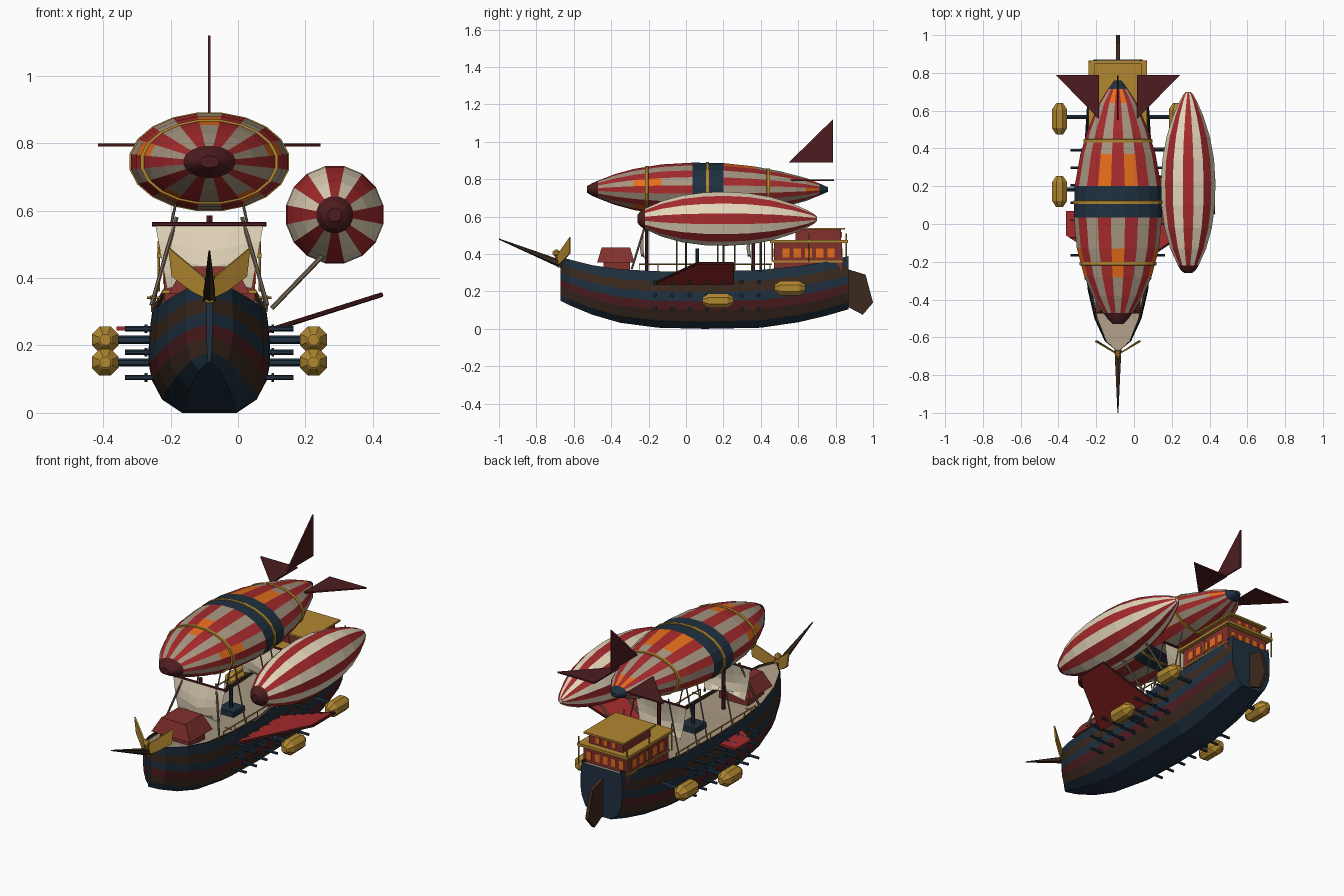
import bpy, bmesh, math
from mathutils import Vector

if "Cube" in bpy.data.objects:
    bpy.data.objects.remove(bpy.data.objects["Cube"])

CX = -0.085  # centreline of the ship

def colour(name, r, g, b):
    m = bpy.data.materials.new(name)
    m.diffuse_color = [(c / 255) ** 2.2 for c in (r, g, b)] + [1]
    m.use_nodes = True
    m.node_tree.nodes["Principled BSDF"].inputs["Base Color"].default_value = m.diffuse_color
    return m

NAVY = colour("navy", 36, 52, 66)
BROWN = colour("dark_brown", 62, 46, 36)
MAROON = colour("maroon", 78, 34, 37)
RED = colour("red", 165, 46, 48)
CREAM = colour("cream", 228, 214, 186)
TAN = colour("tan", 165, 149, 128)
GOLD = colour("brass", 176, 134, 52)
ORANGE = colour("orange", 228, 108, 32)
BRICK = colour("brick", 128, 52, 48)
POLE = colour("pole_grey", 118, 104, 88)

def mesh(name, verts, faces, mats, pick=None):
    me = bpy.data.meshes.new(name)
    me.from_pydata([tuple(v) for v in verts], [], faces)
    bm = bmesh.new()
    bm.from_mesh(me)
    bmesh.ops.recalc_face_normals(bm, faces=bm.faces)
    bm.to_mesh(me)
    bm.free()
    for m in mats:
        me.materials.append(m)
    if pick:
        for i, p in enumerate(me.polygons):
            p.material_index = pick(i)
    ob = bpy.data.objects.new(name, me)
    bpy.context.collection.objects.link(ob)
    return ob

def rod(name, a, b, r1, mat, r2=None, n=6):
    """Round bar from a to b, optionally tapered."""
    a, b = Vector(a), Vector(b)
    r2 = r1 if r2 is None else r2
    q = (b - a).to_track_quat('Z', 'Y')
    v = []
    for p, r in ((a, r1), (b, r2)):
        for k in range(n):
            t = 2 * math.pi * (k + .5) / n
            v.append(p + q @ Vector((r * math.cos(t), r * math.sin(t), 0)))
    f = [(k, (k + 1) % n, n + (k + 1) % n, n + k) for k in range(n)]
    return mesh(name, v, f + [tuple(range(n)), tuple(range(n, 2 * n))], [mat])

def box(name, x, y, z, mat, ix=0, iy=0):
    """Box from ranges; ix and iy narrow the top."""
    v = [(x[i] + (ix * (1 - 2 * i) if k else 0), y[j] + (iy * (1 - 2 * j) if k else 0), z[k])
         for k in (0, 1) for j in (0, 1) for i in (0, 1)]
    f = [(0, 1, 3, 2), (4, 5, 7, 6), (0, 1, 5, 4), (2, 3, 7, 6), (0, 2, 6, 4), (1, 3, 7, 5)]
    return mesh(name, v, f, [mat])

def plate(name, pts, thick, mat):
    """Flat polygon given a small thickness along its normal."""
    pts = [Vector(p) for p in pts]
    d = (pts[1] - pts[0]).cross(pts[2] - pts[0]).normalized() * thick / 2
    n = len(pts)
    f = [tuple(range(n)), tuple(range(n, 2 * n))]
    f += [(i, (i + 1) % n, n + (i + 1) % n, n + i) for i in range(n)]
    return mesh(name, [p - d for p in pts] + [p + d for p in pts], f, [mat])

def spindle(name, c, rx, rz, prof, n, mats, pick):
    """Elliptical body along y; prof holds (y, radius fraction)."""
    v = []
    for y, r in prof:
        for k in range(n):
            t = 2 * math.pi * (k - .5) / n
            v.append((c[0] + rx * r * math.sin(t), y, c[1] + rz * r * math.cos(t)))
    f = [(j * n + k, j * n + (k + 1) % n, (j + 1) * n + (k + 1) % n, (j + 1) * n + k)
         for j in range(len(prof) - 1) for k in range(n)]
    rows = len(prof) - 1
    f += [tuple(range(n)), tuple(range(rows * n, rows * n + n))]
    return mesh(name, v, f, mats, lambda i: pick(min(i // n, rows - 1) if i != rows * n else 0, i % n))

# Hull: lofted sections with coloured strakes, rim and sunken deck
stations = [(-.67, .009, .15, .385), (-.62, .07, .125, .37), (-.5, .125, .075, .34), (-.35, .16, .032, .318),
            (-.15, .178, .006, .308), (.1, .18, 0, .305), (.4, .178, .006, .315), (.6, .166, .035, .335),
            (.75, .15, .07, .36), (.87, .13, .105, .39)]
half = [(.45, 0), (.78, .13), (.95, .32), (1, .48), (1, .64), (.98, .82), (.94, 1), (.88, 1), (.87, .95)]
section = half + [(-w, t) for w, t in reversed(half)]
n = len(section)
hv = [(CX + w * s, y, lo + t * (hi - lo)) for y, w, lo, hi in stations for s, t in section]
hf = [(j * n + k, j * n + (k + 1) % n, (j + 1) * n + (k + 1) % n, (j + 1) * n + k)
      for j in range(len(stations) - 1) for k in range(n)]
hf += [tuple(range(n)), tuple(range(len(hv) - n, len(hv)))]
strakes = [0, 1, 2, 0, 1, 0, 1, 1]
bands = strakes + [3] + strakes[::-1] + [0]
loft = len(hf) - 2
mesh("hull", hv, hf, [NAVY, BROWN, MAROON, TAN], lambda i: bands[i % n] if i < loft else 0)

# Rudder, bowsprit and figurehead
plate("rudder", [(CX, .86, .32), (CX, .96, .29), (CX, 1, .14), (CX, .945, .075), (CX, .86, .12)], .02, BROWN)
rod("bowsprit", (CX, -.64, .335), (CX, -1, .48), .022, BROWN, .003)
spindle("figurehead", (CX, .405), .02, .022, [(-.715, .3), (-.70, .9), (-.685, .9), (-.67, .3)], 8, [GOLD], lambda j, k: 0)
rod("figurehead_body", (CX, -.69, .40), (CX, -.67, .33), .015, GOLD)
for s in (-1, 1):
    plate("figurehead_wing", [(CX, -.69, .39), (CX + s * .12, -.62, .49), (CX + s * .11, -.62, .405),
                              (CX + s * .05, -.66, .36), (CX, -.69, .335)], .008, GOLD)

# Main envelope: striped, with a dark belt and scattered patches
main = [(-.53, .12), (-.5, .24), (-.47, .33), (-.38, .57), (-.28, .76), (-.13, .93), (.035, .995), (.2, .98),
        (.37, .85), (.5, .68), (.64, .43), (.715, .22), (.76, .08)]
patches = {4: (0, 4, 8, 12, 16), 7: (1, 7, 13, 19), 10: (1, 5, 15, 19)}
def main_pick(j, k):
    if j < 2:
        return 2
    if j in (6, 11):
        return 3
    if k in patches.get(j, ()):
        return 4
    return 0 if (k % 2 == 1) == (j < 6) else 1
spindle("main_envelope", (CX, .745), .237, .146, main, 20, [RED, TAN, MAROON, NAVY, ORANGE], main_pick)
for y, r in ((-.21, .85), (.115, .99), (.44, .76)):
    spindle("envelope_ring", (CX, .745), .237, .146,
            [(y - .009, r), (y - .008, r + .022), (y + .008, r + .022), (y + .009, r)], 20, [GOLD], lambda j, k: 0)

# Side envelope
side = [(-.26, .14), (-.245, .27), (-.22, .38), (-.13, .66), (-.02, .87), (.1, .98), (.22, 1), (.34, .95),
        (.46, .8), (.57, .56), (.65, .32), (.685, .18), (.70, .08)]
spindle("side_envelope", (.287, .588), .147, .147, side, 16, [RED, CREAM, MAROON],
        lambda j, k: 2 if j < 2 else k % 2)

# Tail fins
plate("tail_fin_upright", [(CX, .55, .89), (CX, .785, .89), (CX, .785, 1.12)], .008, MAROON)
for s in (-1, 1):
    plate("tail_fin_flat", [(CX + s * .10, .79, .795), (CX + s * .33, .79, .795), (CX + s * .10, .555, .795)], .008, MAROON)

# Stern cabin with two roofs and lit windows
box("cabin", (CX - .135, CX + .135), (.47, .835), (.31, .46), BRICK)
box("cabin_roof", (CX - .155, CX + .155), (.45, .865), (.46, .475), GOLD)
box("upper_cabin", (CX - .105, CX + .105), (.585, .83), (.475, .53), BRICK)
box("upper_roof", (CX - .125, CX + .125), (.565, .85), (.53, .54), GOLD)
box("cabin_sill", (CX - .14, CX + .14), (.465, .842), (.355, .365), GOLD)
for i in range(5):
    y = .535 + i * .06
    for s in (-1, 1):
        box("side_window", (CX + s * .135 - .003, CX + s * .135 + .003), (y - .019, y + .019), (.382, .43), ORANGE)
    x = CX - .1 + i * .05
    for y in (.47, .835):
        box("end_window", (x - .014, x + .014), (y - .003, y + .003), (.385, .43), ORANGE)
    if 0 < i < 4:
        box("upper_window", (x - .012, x + .012), (.827, .833), (.487, .518), ORANGE)
for x in (-.15, .15):
    for y in (.46, .66, .858):
        rod("cabin_rail_post", (CX + x, y, .36), (CX + x, y, .51), .004, GOLD)

# Fore hatch and deck capstan
box("fore_hatch", (CX - .12, CX + .12), (-.475, -.275), (.355, .435), BRICK, .045, .024)
box("hatch_footing", (CX - .09, CX + .09), (-.44, -.30), (.29, .36), BRICK)
box("capstan_base", (CX - .05, CX + .05), (.01, .11), (.29, .32), NAVY)
rod("capstan", (CX, .06, .3), (CX, .06, .43), .01, NAVY, n=8)

# Masts with yards and bellied sails
for y in (-.21, .36):
    rod("mast", (CX, y, .28), (CX, y, .585), .01, MAROON)
    rod("yard", (CX - .17, y - .01, .56), (CX + .17, y - .01, .56), .007, MAROON)
    sv = [(CX + i * (.16 - .0085 * j) / 3, y - .012 - .025 * math.sin(math.pi * j / 4) * (1 - abs(i) / 4),
           .557 - .047 * j - (.01 * (3 - abs(i)) if j < 4 else -.008 * (3 - abs(i))) * (j > 0))
          for j in range(5) for i in range(-3, 4)]
    sf = [(j * 7 + i, j * 7 + i + 1, j * 7 + i + 8, j * 7 + i + 7) for j in range(4) for i in range(6)]
    mesh("sail", sv, sf, [CREAM])

# Deck rails, cleats and envelope struts on both sides
for s in (-1, 1):
    rod("deck_rail", (CX + s * .172, -.25, .345), (CX + s * .172, .46, .345), .004, GOLD)
    rod("rail_cleat", (CX + s * .145, -.2, .342), (CX + s * .185, -.2, .342), .004, GOLD)
    for i in range(8):
        y = -.25 + i * .1
        rod("rail_post", (CX + s * .17, y, .30), (CX + s * .172, y, .345), .003, GOLD)
    rod("raked_strut", (CX + s * .172, -.29, .32), (CX + s * .097, -.21, .58), .006, POLE)
    for y in (-.05, .17, .26, .42):
        rod("envelope_strut", (CX + s * .168, y, .31), (CX + s * .1, y, .62), .004, POLE)
for y in (.0, .2, .4):
    rod("side_envelope_strut", (.10, y, .31), (.25, y, .465), .007, POLE)

# Side sail wing with dark spars, and its folded twin
plate("spread_wing", [(.085, -.17, .24), (.425, .06, .348), (.425, .25, .348), (.085, .25, .24)], .01, RED)
for y0, y1 in ((-.17, .06), (.25, .25)):
    rod("wing_spar", (.085, y0, .243), (.427, y1, .351), .007, MAROON)
rod("wing_tip_spar", (.423, .06, .35), (.423, .25, .35), .007, MAROON)
plate("folded_wing", [(CX - .17, -.13, .25), (CX - .275, -.06, .25), (CX - .275, .07, .25), (CX - .17, .07, .25)], .012, RED)

# Cannons: three rows of seven each side, with collars
for s in (-1, 1):
    for z in (.25, .18, .105):
        for i in range(7):
            y = -.165 + i * .0925
            rod("cannon", (CX + s * .15, y, z), (CX + s * .25, y, z), .008, NAVY)
            rod("cannon_collar", (CX + s * .184, y, z), (CX + s * .192, y, z), .013, NAVY)

# Barrel engines on outriggers
for s in (-1, 1):
    for y, z in ((.557, .217), (.172, .15)):
        spindle("engine", (CX + s * .309, z), .043, .043, [(y - .083, .4), (y - .08, .5), (y - .05, 1), (y + .05, 1),
                (y + .08, .5), (y + .083, .4)], 8, [GOLD], lambda j, k: 0)
        rod("engine_outrigger", (CX + s * .13, y + .01, z), (CX + s * .28, y + .01, z), .012, NAVY)
